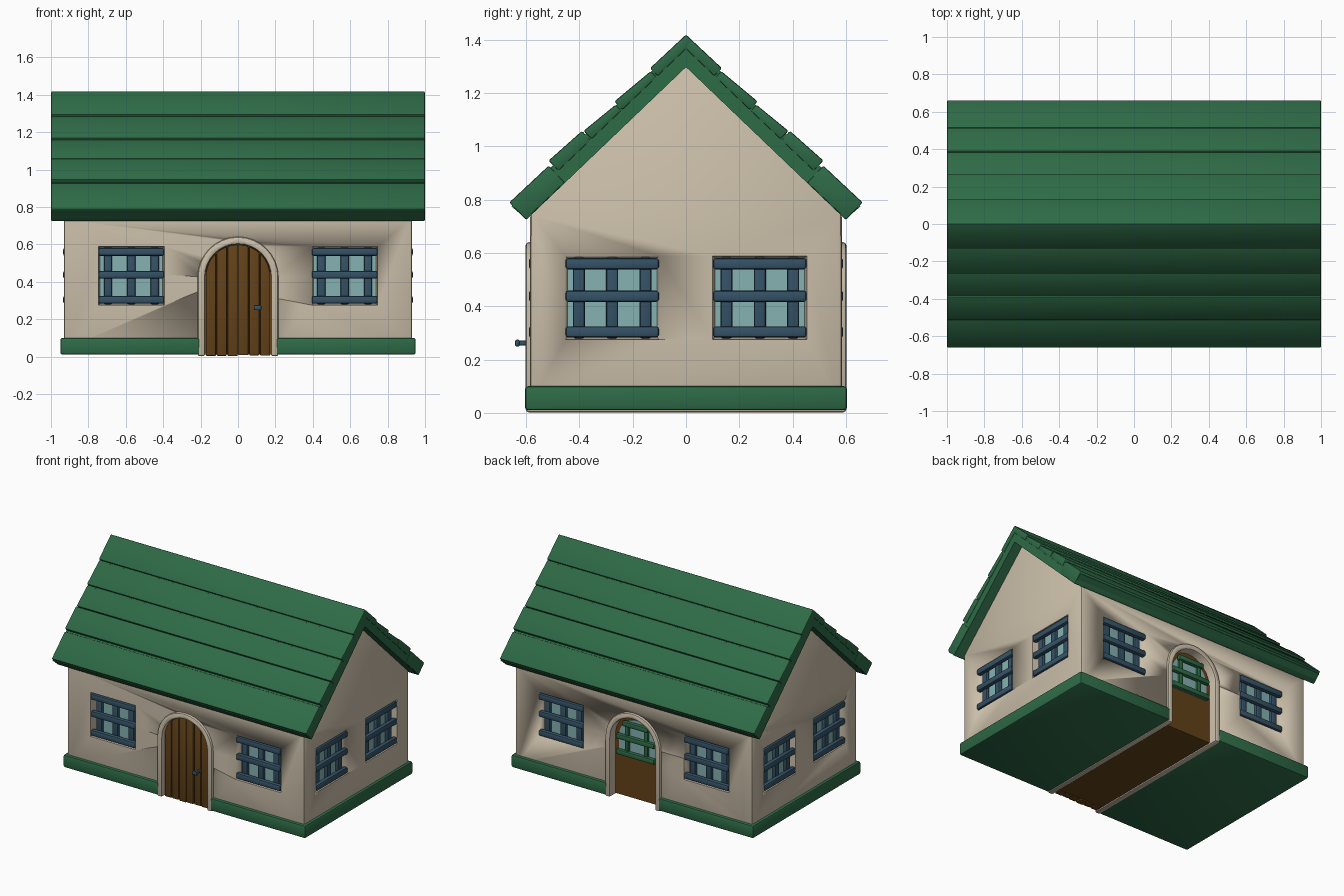
import bpy, bmesh, math, random
from mathutils import Matrix, Vector

if "Cube" in bpy.data.objects:
    bpy.data.objects.remove(bpy.data.objects["Cube"])

random.seed(4)


def material(name, rgb):
    m = bpy.data.materials.new(name)
    m.diffuse_color = (*rgb, 1)
    m.use_nodes = True
    m.node_tree.nodes["Principled BSDF"].inputs["Base Color"].default_value = m.diffuse_color
    return m


GREEN = material("roof green", (0.027, 0.145, 0.062))
CREAM = material("cream plaster", (0.60, 0.52, 0.40))
BROWN = material("door brown", (0.125, 0.055, 0.010))
BLUE = material("slate blue", (0.035, 0.085, 0.135))
GLASS = material("pale glass", (0.24, 0.44, 0.44))


def finish(name, bm, mat, bevel=0.0, segments=2):
    """Bevel, smooth and link a finished mesh."""
    bmesh.ops.recalc_face_normals(bm, faces=bm.faces)
    if bevel:
        sharp = [e for e in bm.edges if e.calc_face_angle(0) > math.radians(35)]
        bmesh.ops.bevel(bm, geom=sharp, offset=bevel, segments=segments,
                        affect='EDGES', profile=0.5, clamp_overlap=True)
    me = bpy.data.meshes.new(name)
    bm.to_mesh(me)
    bm.free()
    me.materials.append(mat)
    ob = bpy.data.objects.new(name, me)
    bpy.context.collection.objects.link(ob)
    bpy.ops.object.select_all(action='DESELECT')
    ob.select_set(True)
    bpy.context.view_layer.objects.active = ob
    bpy.ops.object.shade_smooth_by_angle(angle=math.radians(35))
    return ob


def prism(bm, pts, axis, lo, hi):
    """Extrude a 2D outline: (y,z) along x, or (x,z) along y."""
    def to3(p, d):
        return (d, p[0], p[1]) if axis == 'x' else (p[0], d, p[1])
    a = [bm.verts.new(to3(p, lo)) for p in pts]
    b = [bm.verts.new(to3(p, hi)) for p in pts]
    bm.faces.new(a)
    bm.faces.new(b[::-1])
    n = len(pts)
    for i in range(n):
        bm.faces.new((a[i], b[i], b[(i + 1) % n], a[(i + 1) % n]))


def box(bm, c, s, m=Matrix()):
    bmesh.ops.create_cube(bm, size=1, matrix=m @ Matrix.Translation(c) @ Matrix.Diagonal((*s, 1)))


def arch(r, spring, bottom, n=16):
    """Round-topped outline in x,z."""
    top = [(r * math.cos(math.pi * i / n), spring + r * math.sin(math.pi * i / n)) for i in range(n + 1)]
    return [(r, bottom)] + top + [(-r, bottom)]


W, D, SPRING = 0.93, 0.585, 0.425

# Window placements: local -y points out of the wall
WINDOWS = []
for s in (-1, 1):
    for c in (-0.57, 0.57):
        turn = Matrix.Rotation(0 if s < 0 else math.pi, 4, 'Z')
        WINDOWS.append(Matrix.Translation((c, s * D, 0.432)) @ turn)
    for c in (-0.277, 0.277):
        turn = Matrix.Rotation(s * math.pi / 2, 4, 'Z')
        WINDOWS.append(Matrix.Translation((s * W, c, 0.432)) @ turn)

# Walls with gables
bm = bmesh.new()
prism(bm, [(-D, 0.03), (D, 0.03), (D, 0.745), (0, 1.31), (-D, 0.745)], 'x', -W, W)
walls = finish("walls", bm, CREAM, 0.012)

# Cutter: flared window recesses and door passage
bm = bmesh.new()
for m in WINDOWS:
    r = bmesh.ops.create_cube(bm, size=1)
    for v in r['verts']:
        k = 1.06 if v.co.y < 0 else 0.96
        v.co = m @ Vector((v.co.x * 0.35 * k, v.co.y * 0.12, v.co.z * 0.31 * k))
prism(bm, arch(0.195, SPRING, -0.1), 'y', -0.8, 0.8)
cutter = finish("wall_cutter", bm, CREAM)
cutter.hide_render = True
cutter.hide_viewport = True
mod = walls.modifiers.new("openings", 'BOOLEAN')
mod.operation = 'DIFFERENCE'
mod.solver = 'EXACT'
mod.object = cutter

# Window glass and crossed bars
glass, bars = bmesh.new(), bmesh.new()
for m in WINDOWS:
    box(glass, (0, 0.054, 0), (0.335, 0.008, 0.295), m)
    for z in (-0.128, 0.006, 0.128):
        box(bars, (0, 0.012, z), (0.35, 0.034, 0.042), m)
    for x in (-0.125, 0, 0.125):
        box(bars, (x, 0.032, 0), (0.045, 0.028, 0.305), m)
finish("window_glass", glass, GLASS)
finish("window_bars", bars, BLUE, 0.010)

# Base plinth, split by the doorway
for s, side in ((-1, "left"), (1, "right")):
    bm = bmesh.new()
    box(bm, (s * 0.5775, 0, 0.055), (0.745, 1.21, 0.09))
    finish("base_" + side, bm, GREEN, 0.012)

# Arched door surround running front to back
bm = bmesh.new()
outer, inner = arch(0.216, SPRING, 0.002), arch(0.176, SPRING, 0.002)
prism(bm, outer + inner[::-1], 'y', -0.602, 0.602)
finish("door_surround", bm, CREAM, 0.012)

# Door body, recessed at the back
bm = bmesh.new()
prism(bm, arch(0.18, SPRING, 0.012), 'y', -0.55, 0.54)
finish("door_body", bm, BROWN)

# Front door planks following the arch
bm = bmesh.new()
N, R = 6, 0.174
step = 2 * R / N
for i in range(N):
    x0, x1 = -R + i * step + 0.002, -R + (i + 1) * step - 0.002
    xs = [x0 + (x1 - x0) * k / 4 for k in range(5)]
    top = [(x, SPRING + math.sqrt(max(R * R - x * x, 0))) for x in xs]
    z = 0.002 + random.uniform(0, 0.006)
    y = -0.578 - random.uniform(0, 0.008)
    prism(bm, [(x1, z), (x0, z)] + top, 'y', y, -0.53)
finish("front_door_planks", bm, BROWN, 0.006)

# Door handle
bm = bmesh.new()
box(bm, (0.11, -0.605, 0.262), (0.018, 0.06, 0.018))
box(bm, (0.105, -0.633, 0.262), (0.04, 0.016, 0.026))
finish("door_handle", bm, BLUE, 0.005)

# Back door window with green bars
bm = bmesh.new()
prism(bm, arch(0.145, SPRING, 0.31), 'y', 0.538, 0.546)
finish("back_door_glass", bm, GLASS)
bm = bmesh.new()
for z, w in ((0.325, 0.30), (0.435, 0.30), (0.535, 0.20)):
    box(bm, (0, 0.56, z), (w, 0.03, 0.036))
for x in (-0.075, 0.075):
    box(bm, (x, 0.55, 0.43), (0.032, 0.024, 0.24))
finish("back_door_bars", bm, GREEN, 0.008)

# Roof slab
bm = bmesh.new()
prism(bm, [(0, 1.405), (0.648, 0.787), (0.655, 0.775), (0.598, 0.726), (0, 1.298),
           (-0.598, 0.726), (-0.655, 0.775), (-0.648, 0.787)], 'x', -0.996, 0.996)
finish("roof_slab", bm, GREEN)

# Overlapping roof boards: (start, end, top lift, bottom lift, underside) down the slope
BOARDS = [(0.0, 0.185, 0.0, 0.002, -0.04), (0.19, 0.368, -0.008, 0.004, -0.04),
          (0.372, 0.528, -0.008, 0.004, -0.04), (0.532, 0.70, 0.008, 0.014, -0.04),
          (0.712, 0.915, 0.0, 0.002, -0.088)]
for s, side in ((-1, "front"), (1, "back")):
    bm = bmesh.new()
    d, n = Vector((s * 0.7234, -0.6905)), Vector((s * 0.6905, 0.7234))
    for t0, t1, h0, h1, low in BOARDS:
        pts = [Vector((0, 1.42)) + d * t + n * h
               for t, h in ((t0, low), (t0, h0), (t1, h1), (t1, low))]
        prism(bm, [tuple(p) for p in pts], 'x', -1, 1)
    finish("roof_boards_" + side, bm, GREEN, 0.007)
